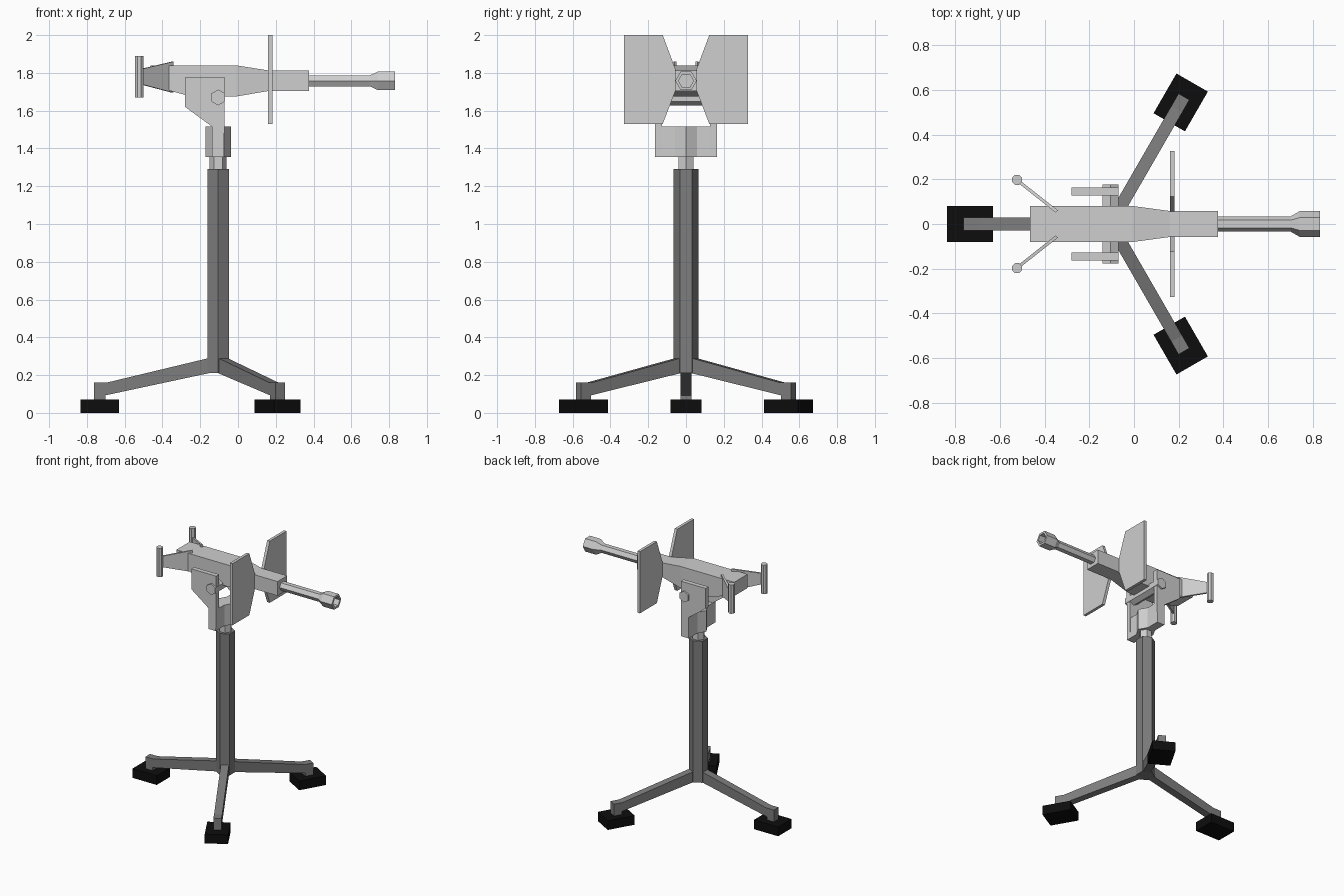
import bpy, bmesh, math
from mathutils import Matrix, Vector

if "Cube" in bpy.data.objects:
    bpy.data.objects.remove(bpy.data.objects["Cube"])


def material(name, v):
    m = bpy.data.materials.new(name)
    m.diffuse_color = (v, v, v, 1)
    m.use_nodes = True
    m.node_tree.nodes["Principled BSDF"].inputs["Base Color"].default_value = m.diffuse_color
    return m


LIGHT = material("light grey metal", 0.62)
DARK = material("dark grey metal", 0.205)
BLACK = material("black rubber", 0.004)
CX = -0.105   # column axis
GZ = 1.758    # barrel axis height


def loft(name, rings, mat, xf=None):
    """Skin equal-length rings of points and cap both ends."""
    bm = bmesh.new()
    vs = [[bm.verts.new(p) for p in r] for r in rings]
    n = len(vs[0])
    for a, b in zip(vs, vs[1:]):
        for i in range(n):
            j = (i + 1) % n
            bm.faces.new((a[i], a[j], b[j], b[i]))
    bm.faces.new(vs[0])
    bm.faces.new(vs[-1])
    if xf:
        bm.transform(xf)
    bmesh.ops.recalc_face_normals(bm, faces=bm.faces)
    me = bpy.data.meshes.new(name)
    bm.to_mesh(me)
    bm.free()
    me.materials.append(mat)
    ob = bpy.data.objects.new(name, me)
    bpy.context.collection.objects.link(ob)
    return ob


def circle(n, r, start=0):
    return [(r * math.cos(start + i * math.tau / n), r * math.sin(start + i * math.tau / n))
            for i in range(n)]


def post(name, n, r, z0, z1, mat, x=CX, y=0, start=0):
    loft(name, [[(x + a, y + b, z) for a, b in circle(n, r, start)] for z in (z0, z1)], mat)


def plate_xz(name, pts, y0, y1, mat, xf=None):
    return loft(name, [[(x, y, z) for x, z in pts] for y in (y0, y1)], mat, xf)


def box(name, x0, x1, y0, y1, z0, z1, mat, xf=None):
    return plate_xz(name, [(x0, z0), (x1, z0), (x1, z1), (x0, z1)], y0, y1, mat, xf)


# Tripod legs and feet
leg = [(0, .295), (.05, .29), (.592, .16), (.657, .16), (.657, .06), (.597, .06),
       (.597, .093), (.05, .21), (0, .21)]
for i, ang in enumerate((60, 180, 300)):
    xf = Matrix.Translation((CX, 0, 0)) @ Matrix.Rotation(math.radians(ang), 4, 'Z')
    plate_xz(f"tripod_leg_{i}", leg, -.028, .028, DARK, xf)
    box(f"foot_pad_{i}", .525, .73, -.081, .081, 0, .07, BLACK, xf)

# Column, swivel neck and hub
post("column", 6, .066, .21, 1.29, DARK, start=math.pi / 6)
post("swivel_neck", 6, .045, 1.28, 1.36, LIGHT)
post("yoke_hub", 6, .0675, 1.355, 1.515, LIGHT)

# Yoke crossbar, arms and trunnion pin
box("yoke_crossbar", -.137, -.074, -.13, .13, 1.355, 1.515, LIGHT)
arm = [(-.137, 1.355), (-.074, 1.355), (-.07, 1.775), (-.28, 1.775), (-.28, 1.62), (-.137, 1.515)]
for side, s in (("left", 1), ("right", -1)):
    plate_xz(f"yoke_arm_{side}", arm, s * .128, s * .163, LIGHT)
pin = [(CX + a, 1.67 + b) for a, b in circle(6, .042, math.pi / 6)]
plate_xz("trunnion_pin", pin, -.177, .177, LIGHT)

# Receiver: rectangular sections along x (x, half width, bottom, top)
sections = [(-.464, .081, 1.735, 1.84), (-.25, .081, 1.675, 1.84), (-.01, .081, 1.675, 1.84),
            (.16, .058, 1.704, 1.813), (.375, .058, 1.704, 1.813)]
loft("receiver", [[(x, -w, a), (x, w, a), (x, w, b), (x, -w, b)] for x, w, a, b in sections], LIGHT)

# Barrel with flared, hollow muzzle
barrel = [(.37, .034), (.70, .034), (.74, .057), (.832, .057), (.832, .04), (.75, .04)]
loft("barrel", [[(x, a, GZ + b) for a, b in circle(6, r)] for x, r in barrel], LIGHT)

# Shields and rear grips, one per side
shield = [(.327, 1.53), (.327, 2.0), (.123, 2.0), (.056, 1.82), (.056, 1.705), (.123, 1.53)]
for side, s in (("left", 1), ("right", -1)):
    loft(f"shield_{side}", [[(x, s * y, z) for y, z in shield] for x in (.16, .182)], LIGHT)
    post(f"grip_{side}", 8, .024, 1.67, 1.89, LIGHT, x=-.523, y=s * .197, start=math.pi / 8)
    a, b = Vector((-.345, s * .056, 0)), Vector((-.515, s * .19, 0))
    side_off = (b - a).cross(Vector((0, 0, 1))).normalized() * .007
    loft(f"grip_arm_{side}",
         [[p + side_off * k + Vector((0, 0, z)) for k, z in ((-1, lo), (1, lo), (1, hi), (-1, hi))]
          for p, lo, hi in ((a, 1.695, 1.86), (b, 1.74, 1.82))], LIGHT)
